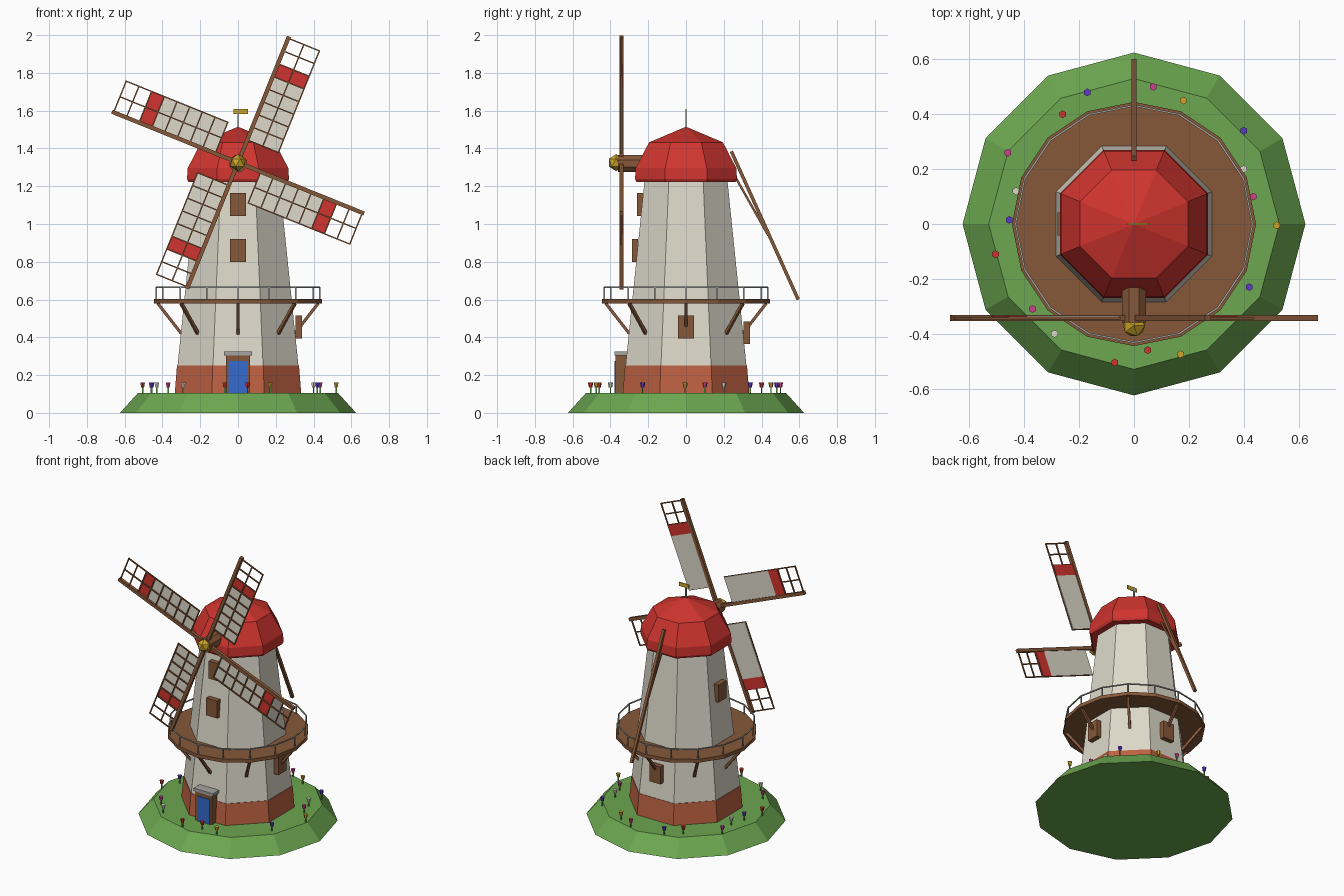
import bpy, bmesh
from math import sin, cos, pi, radians
from mathutils import Matrix, Vector

cube = bpy.data.objects.get("Cube")
if cube:
    bpy.data.objects.remove(cube, do_unlink=True)


def material(name, r, g, b):
    def lin(c):
        c /= 255
        return ((c + 0.055) / 1.055) ** 2.4
    m = bpy.data.materials.new(name)
    m.use_nodes = True
    col = (lin(r), lin(g), lin(b), 1)
    m.diffuse_color = col
    m.node_tree.nodes["Principled BSDF"].inputs["Base Color"].default_value = col
    return m


GRASS = material("grass green", 108, 167, 80)
WOOD = material("wood brown", 134, 88, 57)
RED = material("roof red", 208, 52, 46)
CREAM = material("cream plaster", 221, 217, 202)
BRICK = material("brick orange", 190, 98, 66)
GOLD = material("gold", 205, 165, 40)
BLUE = material("door blue", 54, 106, 205)
STONE = material("stone grey", 165, 165, 162)
PURPLE = material("petal purple", 95, 55, 200)
PINK = material("petal pink", 205, 65, 145)


def finish(name, bm, mat):
    bmesh.ops.recalc_face_normals(bm, faces=bm.faces)
    me = bpy.data.meshes.new(name)
    bm.to_mesh(me)
    bm.free()
    me.materials.append(mat)
    ob = bpy.data.objects.new(name, me)
    bpy.context.collection.objects.link(ob)
    return ob


def add_box(bm, centre, size, frame=Matrix()):
    m = frame @ Matrix.Translation(centre) @ Matrix.Diagonal((*size, 1))
    bmesh.ops.create_cube(bm, size=1, matrix=m)


def add_beam(bm, p, q, thick):
    p, q = Vector(p), Vector(q)
    d = q - p
    m = Matrix.Translation((p + q) / 2) @ d.to_track_quat('Z', 'Y').to_matrix().to_4x4()
    add_box(bm, (0, 0, 0), (thick, thick, d.length), m)


def box(name, mat, centre, size):
    bm = bmesh.new()
    add_box(bm, centre, size)
    return finish(name, bm, mat)


def beam(name, mat, p, q, thick):
    bm = bmesh.new()
    add_beam(bm, p, q, thick)
    return finish(name, bm, mat)


def lathe(name, mat, profile, sides, turn=0.0):
    """Faceted solid from (radius, height) pairs; radius 0 makes a point."""
    bm = bmesh.new()
    rings = []
    for r, z in profile:
        n = sides if r else 1
        rings.append([bm.verts.new((r * cos(turn + 2 * pi * i / sides),
                                    r * sin(turn + 2 * pi * i / sides), z)) for i in range(n)])
    for a, b in zip(rings, rings[1:]):
        for i in range(sides):
            j = (i + 1) % sides
            if len(b) == 1:
                bm.faces.new((a[i], a[j], b[0]))
            else:
                bm.faces.new((a[i], a[j], b[j], b[i]))
    for ring in (rings[0], rings[-1]):
        if len(ring) > 1:
            bm.faces.new(ring)
    return finish(name, bm, mat)


def octagon(name, mat, profile):
    """Eight-sided solid with a flat face to the front, sized by apothem."""
    return lathe(name, mat, [(a / cos(pi / 8), z) for a, z in profile], 8, pi / 8)


# Ground and tower
lathe("grass_mound", GRASS, [(0.625, 0), (0.53, 0.105)], 12)
octagon("brick_base", BRICK, [(0.335, 0.1), (0.323, 0.25)])
octagon("tower", CREAM, [(0.32, 0.25), (0.22, 1.225)])
octagon("roof_cap", RED, [(0.262, 1.222), (0.27, 1.238), (0.266, 1.296), (0.196, 1.432), (0, 1.515)])

# Gallery with railing and braces
lathe("gallery_deck", WOOD, [(0.445, 0.578), (0.445, 0.602)], 16)
rail, braces = bmesh.new(), bmesh.new()
for i in range(16):
    a, b = 2 * pi * i / 16, 2 * pi * (i + 1) / 16
    p = Vector((0.432 * cos(a), 0.432 * sin(a), 0.6))
    q = Vector((0.432 * cos(b), 0.432 * sin(b), 0.6))
    up = Vector((0, 0, 0.066))
    add_beam(rail, p, p + up, 0.007)
    add_beam(rail, p + up, q + up, 0.007)
    if i % 2 == 0:
        add_beam(braces, (0.425 * cos(a), 0.425 * sin(a), 0.58),
                 (0.3 * cos(a), 0.3 * sin(a), 0.42), 0.016)
finish("gallery_railing", rail, STONE)
finish("gallery_braces", braces, WOOD)

# Window shutters
W, T, H = 0.084, 0.034, 0.12
box("front_window_upper", WOOD, (0, -0.243, 1.103), (W, T, H))
box("front_window_lower", WOOD, (0, -0.27, 0.86), (W, T, H))
box("left_window", WOOD, (0.322, 0, 0.455), (T, W, H))
box("right_window", WOOD, (-0.262, 0, 0.94), (T, W, H))
box("back_window", WOOD, (0, 0.322, 0.425), (W, T, H))

# Door
box("door_frame", WOOD, (0, -0.34, 0.205), (0.126, 0.066, 0.205))
box("door_panel", BLUE, (0, -0.374, 0.19), (0.098, 0.008, 0.172))
box("door_lintel", STONE, (0, -0.342, 0.314), (0.148, 0.074, 0.02))

# Wind shaft and hub
shaft = lathe("wind_shaft", WOOD, [(0.048, 0), (0.048, 0.17)], 8, pi / 8)
shaft.matrix_world = Matrix.Translation((0, -0.19, 1.32)) @ Matrix.Rotation(pi / 2, 4, 'X')
bm = bmesh.new()
bmesh.ops.create_icosphere(bm, subdivisions=1, radius=0.045,
                           matrix=Matrix.Translation((0, -0.37, 1.325)))
finish("hub", bm, GOLD)

# Four sails: spar, lattice, cloth and a red band
START, STEP, WIDTH = 0.13, 0.0725, 0.178
for k in range(4):
    t = radians(68 + 90 * k)
    frame = Matrix(((cos(t), sin(t), 0, 0), (0, 0, 1, -0.342),
                    (sin(t), -cos(t), 0, 1.325), (0, 0, 0, 1)))
    spar, lattice, cloth, band = (bmesh.new() for _ in range(4))
    add_box(spar, (0.36, 0, 0), (0.72, 0.022, 0.022), frame)
    for y in (WIDTH / 2, WIDTH):
        add_box(lattice, (START + 4 * STEP, y, -0.002), (8 * STEP, 0.007, 0.008), frame)
    for i in range(9):
        add_box(lattice, (START + i * STEP, WIDTH / 2, -0.002), (0.007, WIDTH + 0.007, 0.008), frame)
    add_box(cloth, (START + 2.5 * STEP, WIDTH / 2, 0.004), (5 * STEP, WIDTH, 0.004), frame)
    add_box(band, (START + 5.5 * STEP, WIDTH / 2, 0.004), (STEP, WIDTH, 0.004), frame)
    finish(f"sail_spar_{k + 1}", spar, WOOD)
    finish(f"sail_lattice_{k + 1}", lattice, WOOD)
    finish(f"sail_cloth_{k + 1}", cloth, CREAM)
    finish(f"sail_band_{k + 1}", band, RED)

# Tail pole and vane
beam("tail_pole", WOOD, (0, 0.24, 1.385), (0, 0.594, 0.6), 0.018)
beam("tail_brace", WOOD, (0, 0.255, 1.26), (0, 0.435, 0.94), 0.012)
beam("vane_rod", STONE, (0, 0, 1.5), (0, 0, 1.61), 0.007)
box("vane_plate", GOLD, (0.015, 0, 1.595), (0.076, 0.006, 0.026))

# Flowers around the mound
beds = {
    "purple": (PURPLE, [(-.17, .48), (.4, .34), (-.455, .015), (.42, -.23)]),
    "pink": (PINK, [(.07, .5), (-.46, .26), (.435, .1), (-.37, -.31)]),
    "orange": (GOLD, [(.18, .45), (.52, -.005), (.17, -.475)]),
    "red": (RED, [(-.26, .4), (-.505, -.11), (.05, -.46), (-.07, -.505)]),
    "white": (CREAM, [(.4, .2), (-.43, .12), (-.29, -.4)]),
}
stems = bmesh.new()
for colour, (mat, spots) in beds.items():
    heads = bmesh.new()
    for x, y in spots:
        add_beam(stems, (x, y, 0.1), (x, y, 0.14), 0.007)
        bmesh.ops.create_cone(heads, cap_ends=True, segments=6, radius1=0.009, radius2=0.014,
                              depth=0.026, matrix=Matrix.Translation((x, y, 0.148)))
    finish(f"{colour}_flowers", heads, mat)
finish("flower_stems", stems, GRASS)
